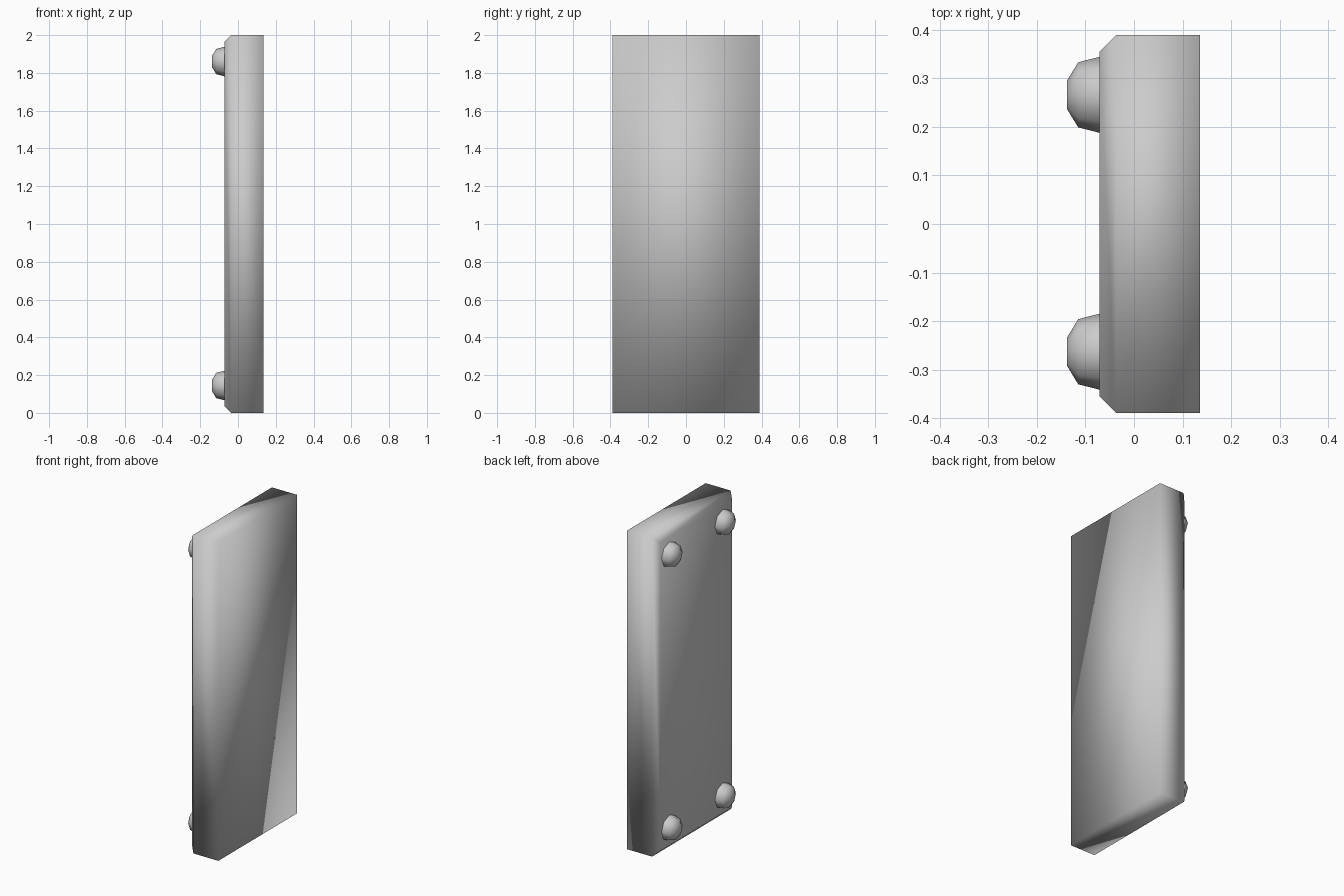
import bpy, bmesh, math

if "Cube" in bpy.data.objects:
    bpy.data.objects.remove(bpy.data.objects["Cube"])


def finish(name, bm):
    bmesh.ops.recalc_face_normals(bm, faces=bm.faces)
    for f in bm.faces:
        f.smooth = True
    mesh = bpy.data.meshes.new(name)
    bm.to_mesh(mesh)
    bm.free()
    obj = bpy.data.objects.new(name, mesh)
    bpy.context.collection.objects.link(obj)
    return obj


# Slab with a chamfered rim on its -x face
X0, X1, HALF_Y, HEIGHT, CHAMFER = -0.071, 0.136, 0.389, 2.0, 0.034
bm = bmesh.new()
bmesh.ops.create_cube(bm, size=1)
for v in bm.verts:
    v.co = ((X0 if v.co.x < 0 else X1), v.co.y * 2 * HALF_Y, (v.co.z + 0.5) * HEIGHT)
rim = [e for e in bm.edges if all(v.co.x < 0 for v in e.verts)]
bmesh.ops.bevel(bm, geom=rim, offset=CHAMFER, segments=1, affect='EDGES')
finish("slab", bm)

# Domed stud: (x, radius) profile turned around the x axis
PROFILE = [(-0.06, 0.079), (-0.072, 0.078), (-0.115, 0.067), (-0.138, 0.029)]
SIDES = 8


def stud(name, y, z):
    bm = bmesh.new()
    rings = []
    for x, r in PROFILE:
        rings.append([bm.verts.new((x,
                                    y + r * math.cos(2 * math.pi * i / SIDES),
                                    z + r * math.sin(2 * math.pi * i / SIDES)))
                      for i in range(SIDES)])
    for a, b in zip(rings, rings[1:]):
        for i in range(SIDES):
            j = (i + 1) % SIDES
            bm.faces.new((a[i], a[j], b[j], b[i]))
    bm.faces.new(rings[0])
    bm.faces.new(rings[-1])
    finish(name, bm)


# Four studs near the corners
for y_name, y in (("front", -0.263), ("back", 0.266)):
    for z_name, z in (("lower", 0.145), ("upper", 1.86)):
        stud(f"{z_name}_{y_name}_stud", y, z)
